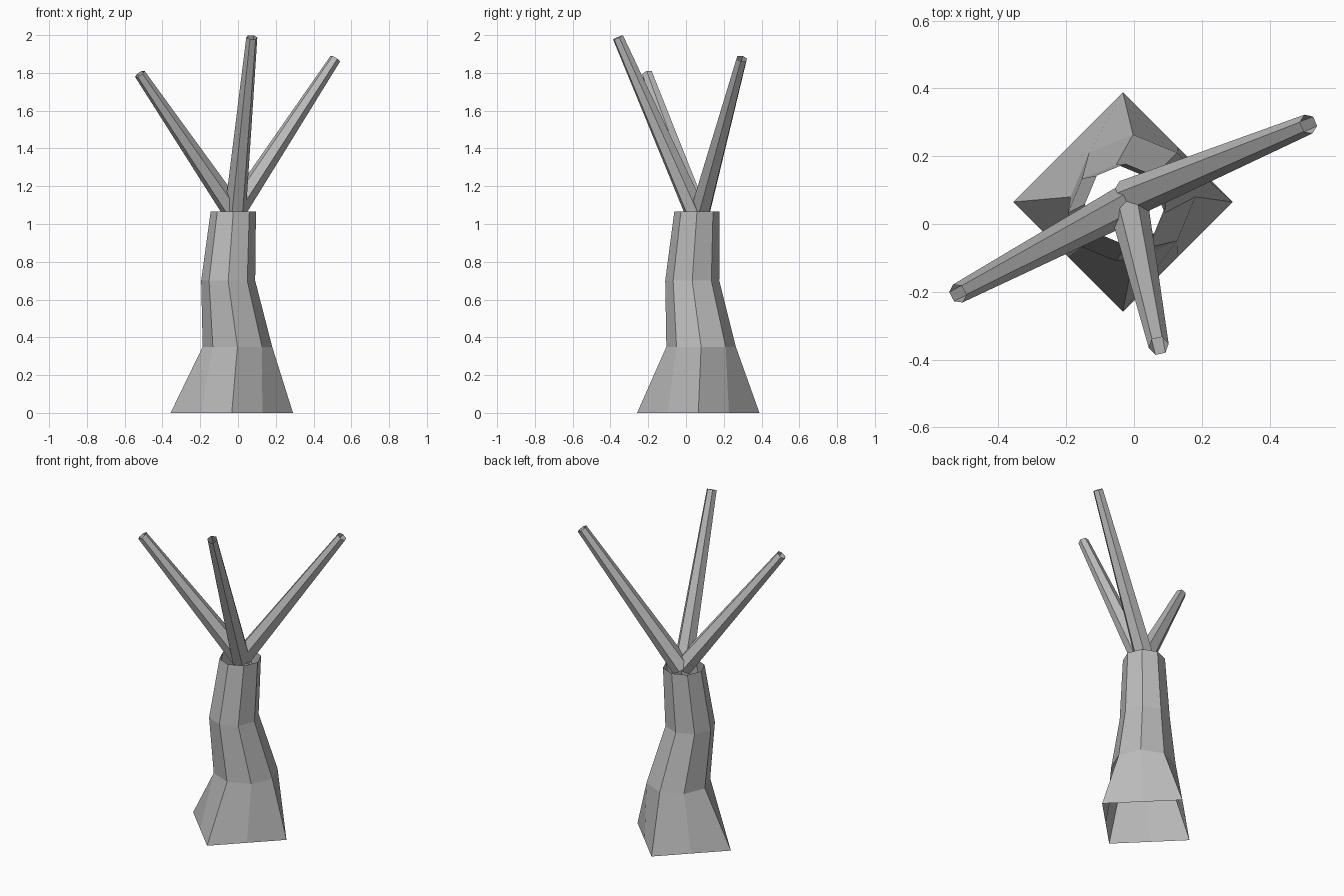
import bpy
import bmesh
from math import cos, sin, pi
from mathutils import Vector

cube = bpy.data.objects.get("Cube")
if cube:
    bpy.data.objects.remove(cube, do_unlink=True)

bark = bpy.data.materials.new("bark grey")
bark.use_nodes = True
GREY = (0.5, 0.5, 0.5, 1)
bark.diffuse_color = GREY
bark.node_tree.nodes["Principled BSDF"].inputs["Base Color"].default_value = GREY


def tube(name, rings):
    """Flat-shaded open tube through equally sized rings of points."""
    bm = bmesh.new()
    loops = [[bm.verts.new(p) for p in ring] for ring in rings]
    for low, high in zip(loops, loops[1:]):
        n = len(low)
        for i in range(n):
            j = (i + 1) % n
            bm.faces.new((low[i], low[j], high[j], high[i]))
    mesh = bpy.data.meshes.new(name)
    bm.to_mesh(mesh)
    bm.free()
    mesh.materials.append(bark)
    obj = bpy.data.objects.new(name, mesh)
    bpy.context.collection.objects.link(obj)
    return obj


def trunk_ring(x, y, z, corner, middle):
    """Eight points whose corners lie on the axes."""
    return [(x + r * cos(i * pi / 4), y + r * sin(i * pi / 4), z)
            for i in range(8) for r in [middle if i % 2 else corner]]


# Hollow leaning trunk with a square flared foot
tube("trunk", [
    trunk_ring(-0.033, 0.065, 0, 0.324, 0.229),
    trunk_ring(-0.003, 0.08, 0.35, 0.184, 0.184),
    trunk_ring(-0.052, 0.033, 0.70, 0.143, 0.143),
    trunk_ring(-0.025, 0.058, 1.065, 0.12, 0.12),
])


def branch(name, base, tip, r_base=0.058, r_tip=0.03):
    """Six-sided tapering branch, open at both ends."""
    base, tip = Vector(base), Vector(tip)
    axis = (tip - base).normalized()
    side = axis.cross(Vector((0, 0, 1))).normalized()
    up = side.cross(axis)

    def ring(centre, r):
        return [centre + r * (cos(i * pi / 3) * side + sin(i * pi / 3) * up)
                for i in range(6)]
    tube(name, [ring(base, r_base), ring(tip, r_tip)])


# Three bare branches meeting in the trunk's mouth
branch("left_branch", (-0.02, 0.073, 1.06), (0.515, 0.295, 1.875))
branch("right_branch", (-0.02, 0.06, 1.06), (-0.52, -0.205, 1.795))
branch("front_branch", (-0.015, 0.05, 1.06), (0.073, -0.36, 1.988))
